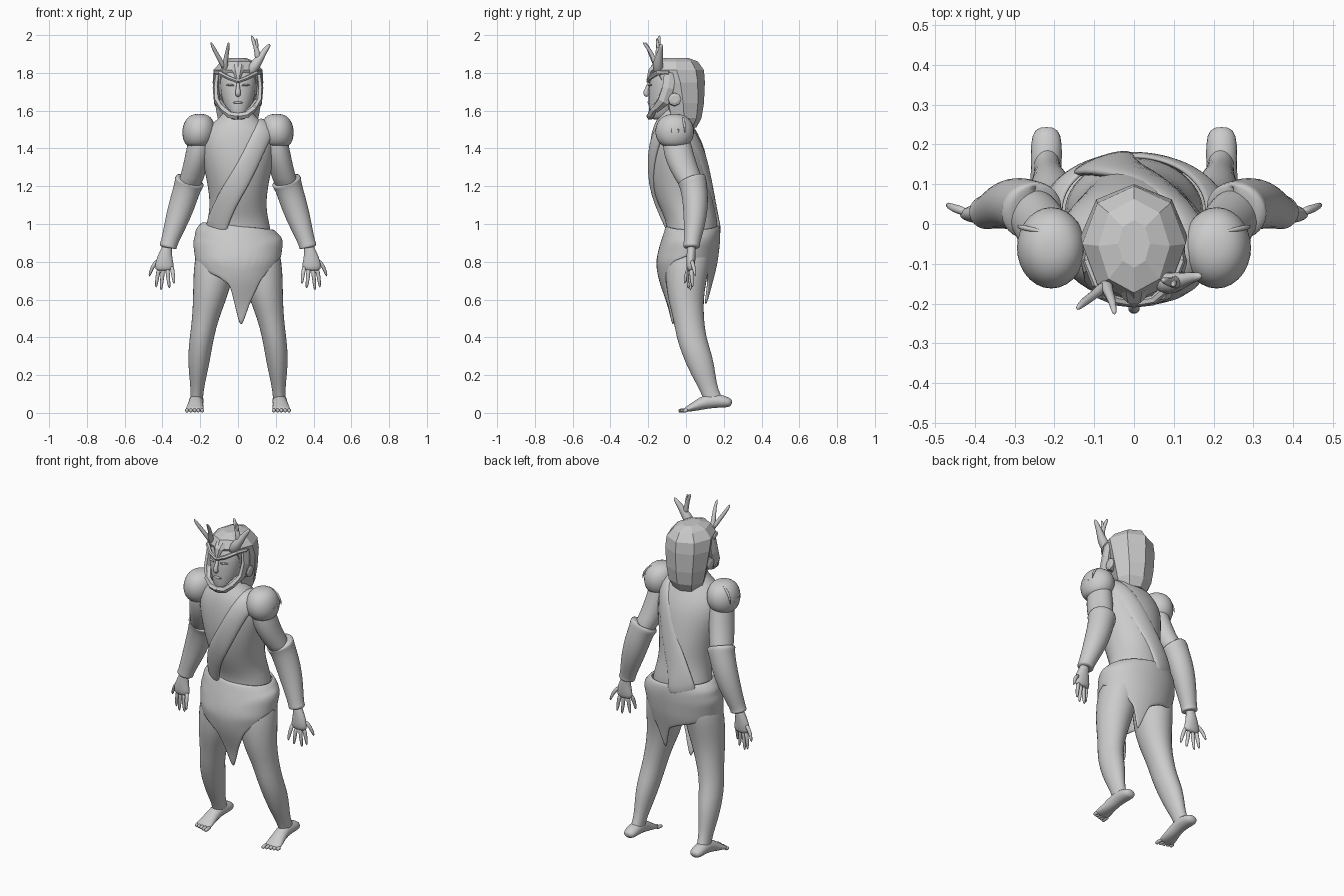
import bpy, bmesh, math
from mathutils import Vector


def ellipse(c, u, v, n):
    return [c + u * math.cos(2 * math.pi * i / n) + v * math.sin(2 * math.pi * i / n) for i in range(n)]


def skin(name, rings, sub=1, smooth=True, caps=True, thick=0):
    """Bridge a stack of equal-sized vertex rings into one object."""
    bm = bmesh.new()
    rows = [[bm.verts.new(p) for p in r] for r in rings]
    n = len(rows[0])
    for a, b in zip(rows, rows[1:]):
        for i in range(n):
            j = (i + 1) % n
            bm.faces.new((a[i], a[j], b[j], b[i]))
    if caps:
        bm.faces.new(rows[0])
        bm.faces.new(rows[-1])
    bmesh.ops.recalc_face_normals(bm, faces=bm.faces)
    me = bpy.data.meshes.new(name)
    bm.to_mesh(me)
    bm.free()
    for f in me.polygons:
        f.use_smooth = smooth
    ob = bpy.data.objects.new(name, me)
    bpy.context.collection.objects.link(ob)
    if thick:
        m = ob.modifiers.new("thickness", 'SOLIDIFY')
        m.thickness, m.offset = thick, -1
    if sub:
        m = ob.modifiers.new("smooth", 'SUBSURF')
        m.levels = m.render_levels = sub
    return ob


def stack(name, rows, s=1, n=16, **kw):
    """Horizontal ellipses: (x, y, z, rx, ry)."""
    return skin(name, [ellipse(Vector((s * x, y, z)), Vector((rx, 0, 0)), Vector((0, ry, 0)), n)
                       for x, y, z, rx, ry in rows], **kw)


def tube(name, rows, s=1, n=10, normal=lambda p: Vector((0, 1, 0)), **kw):
    """Swept ellipses: (x, y, z, half width, half depth)."""
    pts = [Vector((s * r[0], r[1], r[2])) for r in rows]
    rings = []
    for i, p in enumerate(pts):
        t = (pts[min(i + 1, len(pts) - 1)] - pts[max(i - 1, 0)]).normalized()
        u = t.cross(normal(p)).normalized()
        rings.append(ellipse(p, u * rows[i][3], u.cross(t) * rows[i][-1], n))
    return skin(name, rings, **kw)


def up(p):
    return Vector((0, 0, 1))


def out_from_torso(p):
    cy = -.04 + .08 * min(1, max(0, (1.15 - p.z) / .15))
    return Vector((p.x * .5, p.y - cy, max(0, p.z - 1.43)))


def interp(table, x):
    for a, b in zip(table, table[1:]):
        if a[0] <= x <= b[0]:
            k = (x - a[0]) / (b[0] - a[0])
            return [p + (q - p) * k for p, q in zip(a[1:], b[1:])]
    return table[-1][1:] if x > table[-1][0] else table[0][1:]


# Torso and neck
stack("torso", [(0, .02, .82, .17, .13), (0, .035, .95, .18, .135), (0, .03, 1.02, .162, .137),
                (0, 0, 1.1, .148, .147), (0, -.022, 1.2, .16, .16), (0, -.038, 1.3, .182, .158),
                (0, -.047, 1.4, .2, .148), (0, -.06, 1.48, .19, .125), (0, -.07, 1.54, .13, .095),
                (0, -.06, 1.58, .075, .075), (0, -.06, 1.64, .07, .07)], n=24)

# Diagonal sash over one shoulder, front and back
tube("sash", [(-.12, -.055, .95, .07, .02), (-.112, -.075, 1.0, .068, .022), (-.062, -.145, 1.12, .06, .02),
              (0, -.183, 1.22, .06, .02), (.065, -.185, 1.34, .055, .02), (.12, -.16, 1.46, .055, .025),
              (.155, -.11, 1.525, .055, .025), (.155, -.04, 1.525, .055, .025), (.125, .03, 1.46, .055, .025),
              (.075, .085, 1.35, .058, .02), (.02, .12, 1.22, .06, .02), (-.045, .14, 1.1, .065, .022),
              (-.075, .155, 1.0, .08, .022), (-.085, .15, .94, .09, .02)],
     normal=out_from_torso, n=12)

# Draped waist cloth with pointed front and back hem
hem = [(0, .83), (40, .75), (58, .70), (72, .56), (86, .71), (105, .745), (140, .78), (180, .79), (210, .755),
       (240, .715), (258, .67), (274, .44), (289, .58), (307, .70), (335, .80), (360, .83)]
shape = [(.44, .2, .08, .01), (.55, .2, .1, .01), (.7, .2, .145, 0), (.8, .225, .165, .003),
         (.9, .238, .158, .022), (.95, .226, .15, .032), (.985, .197, .145, .035), (1.02, .15, .13, .035)]
rings = []
for row in range(11):
    ring = []
    for i in range(90):
        a = math.radians(i * 4)
        top = .995 - .02 * math.cos(a)
        z = top + (interp(hem, i * 4)[0] - top) * row / 10
        rx, ry, cy = interp(shape, z + (.02 * math.cos(a) if row < 3 else 0))
        ring.append(Vector((rx * math.cos(a), cy + ry * math.sin(a), z)))
    rings.append(ring)
skin("waist_cloth", rings, caps=False, thick=.014)

for s, side in ((1, "left"), (-1, "right")):
    # Leg, foot and toes
    stack("leg_" + side, [(.105, .03, .93, .10, .11), (.125, .01, .8, .11, .122), (.134, 0, .7, .105, .11),
                          (.15, -.002, .6, .09, .096), (.172, .014, .5, .072, .082), (.192, .027, .4, .065, .08),
                          (.205, .062, .3, .062, .081), (.212, .092, .2, .048, .066), (.216, .122, .12, .034, .048),
                          (.22, .15, .06, .035, .055), (.22, .155, .04, .03, .05)], s)
    tube("foot_" + side, [(.22, .243, .05, .02, .015), (.22, .228, .055, .04, .028), (.22, .17, .065, .043, .04),
                          (.222, .11, .062, .038, .042), (.226, .05, .036, .046, .028),
                          (.23, .005, .019, .052, .015), (.23, -.01, .014, .048, .01)], s, normal=up)
    for i in range(5):
        x = .19 + .02 * i
        y = -.04 + .006 * i
        tube("toe_%s_%d" % (side, i), [(x, .01, .015, .011), (x, y + .02, .014, .011),
                                       (x, y + .004, .011, .011), (x, y, .01, .006)], s, n=8, normal=up)

    # Upper arm, flared gauntlet
    stack("upper_arm_" + side, [(.19, -.06, 1.53, .05, .06), (.203, -.05, 1.42, .068, .08),
                                (.222, -.025, 1.32, .067, .082), (.245, .015, 1.24, .066, .074),
                                (.27, .04, 1.17, .06, .062)], s)
    tube("gauntlet_" + side, [(.255, .03, 1.23, .066, .064), (.252, .03, 1.24, .082, .078),
                              (.258, .034, 1.222, .082, .078), (.266, .04, 1.20, .073, .073),
                              (.288, .05, 1.13, .072, .07), (.317, .05, 1.04, .066, .063),
                              (.348, .038, .95, .052, .051), (.366, .03, .895, .045, .043),
                              (.369, .03, .885, .048, .045), (.372, .03, .875, .046, .043),
                              (.372, .03, .874, .025, .025)], s, n=16)

    # Hand with spread fingers
    tube("palm_" + side, [(.37, .03, .9, .026, .024), (.38, .028, .86, .03, .024), (.388, .026, .82, .045, .026),
                          (.39, .024, .775, .054, .024), (.389, .024, .75, .048, .018)], s)
    fingers = [((.352, .02, .78), (.343, .0, .73), (.338, -.008, .68)),
               ((.374, .02, .77), (.370, .012, .71), (.362, .012, .655)),
               ((.396, .024, .77), (.402, .022, .71), (.408, .025, .645)),
               ((.416, .028, .77), (.428, .03, .72), (.434, .035, .66)),
               ((.420, .03, .81), (.455, .04, .775), (.471, .05, .72))]
    for i, (a, b, c) in enumerate(fingers):
        tube("finger_%s_%d" % (side, i), [a + (.014,), b + (.011,), c + (.007,)], s, n=8)

    # Rounded shoulder plate, fuller towards the neck, with raised ridges
    dome = []
    for k in range(9):
        a = math.pi * (.04 + .8 * k / 8)
        r = math.sin(a)
        dome.append((.208 - .004 * math.cos(a), -.06, 1.49 + .094 * math.cos(a), .09 * r ** .7, .107 * r ** .8))
    stack("shoulder_plate_" + side, dome, s, n=14)
    for y in (-.09, -.055, -.02):
        tube("plate_ridge_%s_%d" % (side, round(-y * 1000)),
             [(.225, y, 1.574, .003), (.256, y + .006, 1.56, .008), (.284, y + .012, 1.525, .008),
              (.293, y + .015, 1.48, .003)], s, n=6)

    # Brow, eye, cheek guard, jaw guard and ear disc of the helmet
    tube("brow_" + side, [(0, -.2, 1.755, .010), (.05, -.19, 1.775, .011), (.095, -.15, 1.80, .012),
                          (.12, -.09, 1.80, .01)], s, n=6, normal=up, sub=0, smooth=False)
    tube("eyelid_" + side, [(.018, -.198, 1.733, .004), (.04, -.197, 1.738, .008), (.065, -.18, 1.735, .004)],
         s, n=6, normal=up)
    tube("cheek_guard_" + side, [(.11, -.085, 1.8, .014, .035), (.118, -.095, 1.72, .016, .035),
                                 (.11, -.12, 1.65, .018, .035), (.08, -.165, 1.605, .014, .022)],
         s, n=6, sub=0, smooth=False)
    tube("jaw_guard_" + side, [(.1, -.13, 1.65, .014), (.078, -.172, 1.61, .02), (.045, -.185, 1.578, .02),
                               (0, -.19, 1.57, .02)], s, n=6, normal=up, sub=0, smooth=False)
    tube("ear_disc_" + side, [(.09, -.06, 1.66, .038), (.122, -.06, 1.66, .034), (.128, -.06, 1.66, .02)],
         s, n=8, sub=0, smooth=False)

# Face with nose and lips
stack("face", [(0, -.13, 1.55, .03, .045), (0, -.125, 1.565, .05, .068), (0, -.115, 1.61, .07, .085),
               (0, -.11, 1.67, .09, .09), (0, -.108, 1.73, .097, .09), (0, -.105, 1.79, .1, .085),
               (0, -.1, 1.83, .08, .07)])
tube("nose", [(0, -.192, 1.755, .008), (0, -.207, 1.715, .012), (0, -.216, 1.69, .018),
              (0, -.2, 1.675, .012)], n=8)
tube("lips", [(-.03, -.19, 1.642, .004), (0, -.202, 1.645, .009), (.03, -.19, 1.642, .004)], n=6, normal=up)

# Faceted hood with a ridge down the back
stack("hood", [(0, -.02, 1.51, .085, .075), (0, -.01, 1.56, .108, .092), (0, -.015, 1.64, .122, .11),
               (0, -.03, 1.75, .134, .13), (0, -.05, 1.815, .13, .145), (0, -.055, 1.86, .09, .118),
               (0, -.05, 1.88, .04, .06)], n=8, sub=0, smooth=False)
tube("forehead_peak", [(0, -.16, 1.835, .04, .02), (0, -.185, 1.81, .03, .018), (0, -.202, 1.76, .008, .008)],
     n=6, sub=0, smooth=False)

# Branching antlers: slender on one side, heavier on the other
tube("antler_slender_main", [(-.07, -.14, 1.80, .022), (-.068, -.165, 1.86, .015), (-.055, -.19, 1.92, .011),
                             (-.048, -.23, 1.965, .007)], n=7)
tube("antler_slender_branch", [(-.07, -.15, 1.82, .018), (-.095, -.175, 1.87, .012), (-.125, -.195, 1.92, .013),
                               (-.145, -.215, 1.965, .006)], n=7)
tube("antler_heavy_main", [(.06, -.145, 1.79, .022), (.085, -.15, 1.835, .034), (.115, -.145, 1.875, .024),
                           (.14, -.135, 1.915, .016), (.172, -.13, 1.955, .01)], n=8)
tube("antler_heavy_branch", [(.108, -.145, 1.86, .022), (.1, -.148, 1.92, .014), (.085, -.145, 1.96, .011),
                             (.07, -.14, 2.0, .008)], n=8)
tube("antler_heavy_spur", [(.098, -.147, 1.925, .012), (.1, -.15, 1.955, .009), (.098, -.155, 1.985, .005)], n=8)
